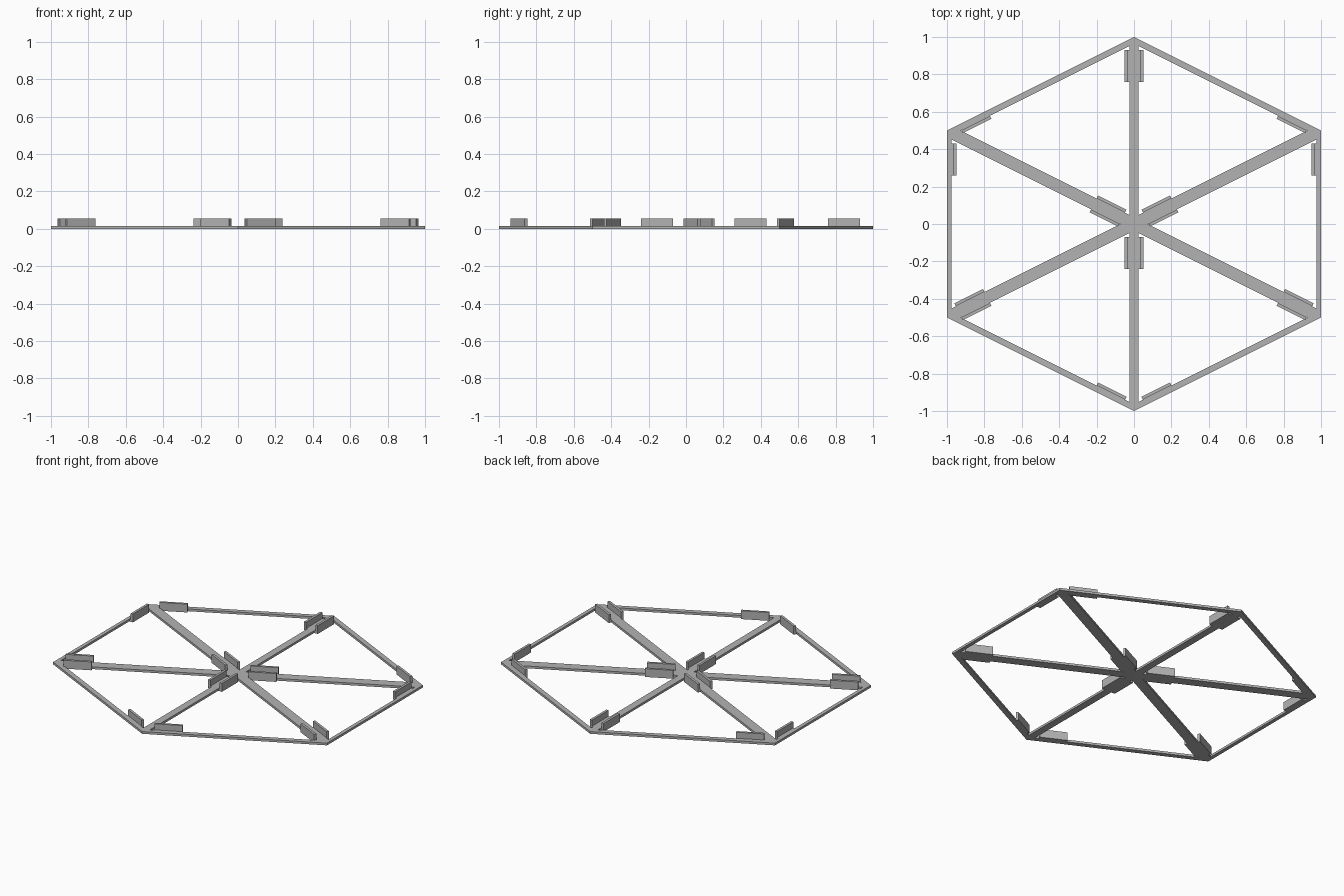
import bpy, bmesh
from mathutils import Vector
from mathutils.geometry import intersect_line_line_2d

cube = bpy.data.objects.get("Cube")
if cube:
    bpy.data.objects.remove(cube, do_unlink=True)

PLATE = 0.015            # thickness of the flat frame
FIN_TOP = 0.055          # top of the upright fins
FIN_IN, FIN_OUT = 0.034, 0.05
FIN_START, FIN_END = 0.07, 0.24

grey = bpy.data.materials.new("plain_grey")
grey.use_nodes = True
colour = (0.45, 0.45, 0.45, 1)
grey.diffuse_color = colour
grey.node_tree.nodes["Principled BSDF"].inputs["Base Color"].default_value = colour


def extrude_faces(name, quads, z0, z1):
    """Make a solid from flat quads sharing corners, raised from z0 to z1."""
    bm = bmesh.new()
    for quad in quads:
        bm.faces.new([bm.verts.new((p.x, p.y, z0)) for p in quad])
    bmesh.ops.remove_doubles(bm, verts=bm.verts[:], dist=1e-5)
    new = bmesh.ops.extrude_face_region(bm, geom=bm.faces[:], use_keep_orig=True)["geom"]
    for v in new:
        if isinstance(v, bmesh.types.BMVert):
            v.co.z = z1
    bmesh.ops.recalc_face_normals(bm, faces=bm.faces[:])
    mesh = bpy.data.meshes.new(name)
    bm.to_mesh(mesh)
    bm.free()
    mesh.materials.append(grey)
    obj = bpy.data.objects.new(name, mesh)
    bpy.context.collection.objects.link(obj)
    return obj


def edge_axes(a, b, middle):
    """Direction of an edge and the normal pointing into the panel."""
    along = (b - a).normalized()
    inward = Vector((-along.y, along.x))
    if inward.dot(middle - a) < 0:
        inward = -inward
    return along, inward


def strut_width(a, b):
    return 0.024 if abs(a.x - b.x) < 0.01 else 0.032


def build_panel(index, corners):
    middle = sum(corners, Vector((0, 0))) / 3
    edges = [(corners[i], corners[(i + 1) % 3]) for i in range(3)]

    # Triangular frame: inset edges meet at the inner corners
    lines = []
    for a, b in edges:
        along, inward = edge_axes(a, b, middle)
        shift = inward * strut_width(a, b)
        lines.append((a + shift - along, b + shift + along))
    inner = [intersect_line_line_2d(*lines[i - 1], *lines[i]) for i in range(3)]
    quads = [(corners[i], corners[(i + 1) % 3], inner[(i + 1) % 3], inner[i])
             for i in range(3)]
    extrude_faces(f"triangle_frame_{index}", quads, 0, PLATE)

    # One ledge with an upright fin near the start of each edge
    for k, (a, b) in enumerate(edges):
        along, inward = edge_axes(a, b, middle)

        def strip(near, far):
            return [a + along * t + inward * o for t, o in
                    ((FIN_START, near), (FIN_END, near), (FIN_END, far), (FIN_START, far))]

        extrude_faces(f"ledge_{index}_{k}", [strip(strut_width(a, b), FIN_OUT)], 0, PLATE)
        extrude_faces(f"fin_{index}_{k}", [strip(FIN_IN, FIN_OUT)], PLATE, FIN_TOP)


# Six panels around the hub, mirrored across each shared spoke
hub = Vector((0, 0))
rim = [Vector(p) for p in ((0, 1), (1, 0.5), (1, -0.5), (0, -1), (-1, -0.5), (-1, 0.5))]
for i in range(6):
    pair = (i, (i + 1) % 6)
    even, odd = sorted(pair, key=lambda n: n % 2)
    build_panel(i, [rim[even], hub, rim[odd]])
